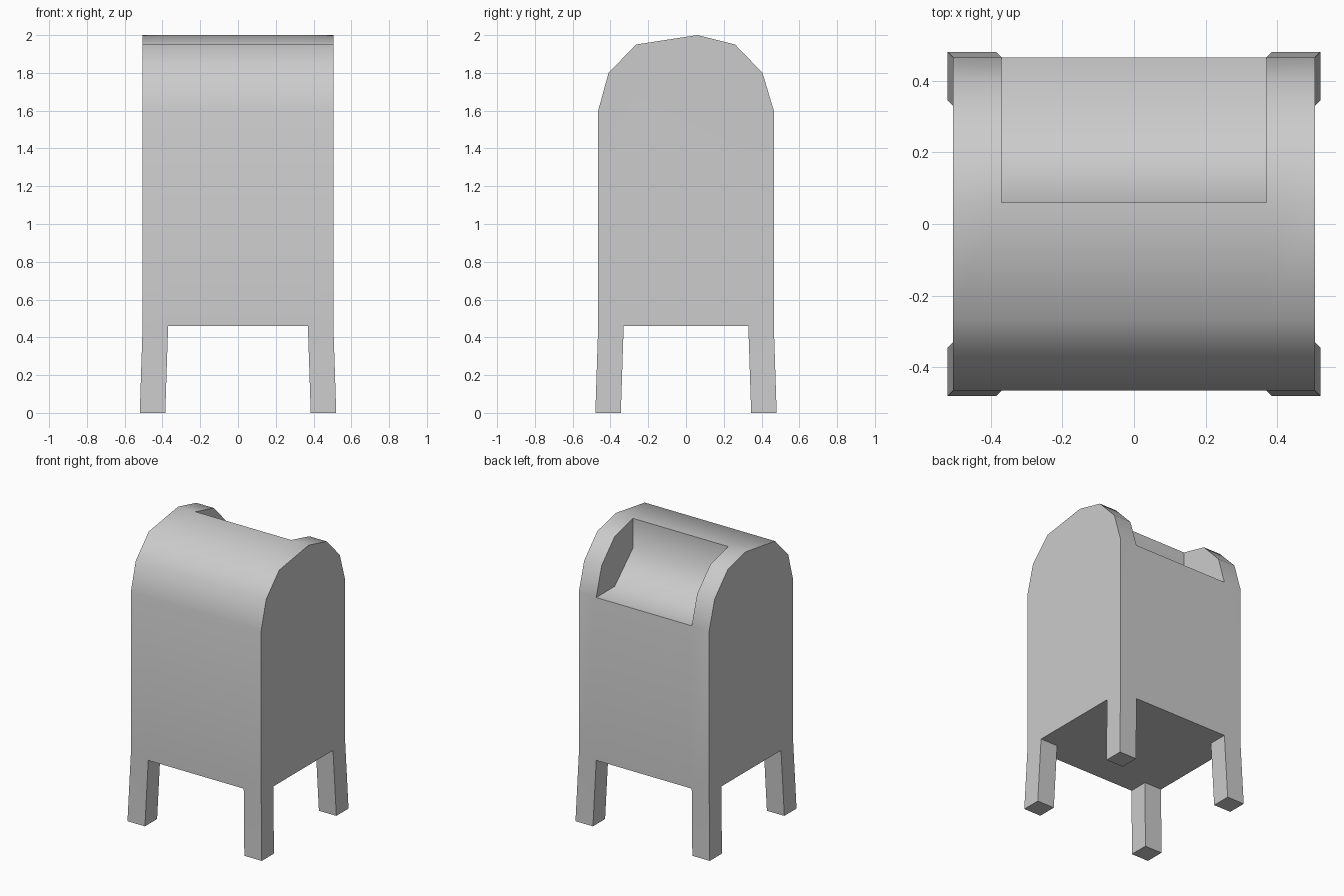
import bpy, bmesh, math

if "Cube" in bpy.data.objects:
    bpy.data.objects.remove(bpy.data.objects["Cube"])

HALF_W, INNER = 0.505, 0.37      # outer side and recess side in x
BASE, FLARE = 0.46, 0.015        # leg height and outward splay

# Side profile (y, z): bottom, front, domed top, then the rear slope
shared = [(0.465, BASE), (0.33, BASE), (-0.33, BASE), (-0.465, BASE),
          (-0.465, 1.6), (-0.41, 1.8), (-0.265, 1.95), (0.06, 2.0)]
dome = [(0.26, 1.95), (0.405, 1.8)]
recess = [(0.06, 1.79), (0.26, 1.6)]
last = [(0.465, 1.6)]

bm = bmesh.new()


def ring(x, points):
    return [bm.verts.new((x, y, z)) for y, z in points]


def skin(a, b):
    n = len(a)
    return [bm.faces.new((a[i], a[(i + 1) % n], b[(i + 1) % n], b[i]))
            for i in range(n)]


# Cabinet: four domed rings; the middle bay drops into the recess
rings = [ring(x, shared + dome + last) for x in (-HALF_W, -INNER, INNER, HALF_W)]
floors = []
for r in rings[1:3]:
    low = ring(r[0].co.x, recess)
    floors.append(r[:8] + low + r[10:])
    bm.faces.new(r[7:] + low[::-1])          # recess cheek
left = skin(rings[0], rings[1])
skin(floors[0], floors[1])
right = skin(rings[2], rings[3])
bm.faces.new(rings[0])
bm.faces.new(rings[3])
bmesh.ops.recalc_face_normals(bm, faces=bm.faces)

# Legs: extrude the four bottom corner panels and splay them
corners = [left[0], left[2], right[0], right[2]]
for face in bmesh.ops.extrude_discrete_faces(bm, faces=corners)["faces"]:
    c = face.calc_center_median()
    shift = (math.copysign(FLARE, c.x), math.copysign(FLARE, c.y), -BASE)
    bmesh.ops.translate(bm, verts=face.verts, vec=shift)
bmesh.ops.recalc_face_normals(bm, faces=bm.faces)

mesh = bpy.data.meshes.new("mailbox_cabinet")
bm.to_mesh(mesh)
bm.free()
obj = bpy.data.objects.new("mailbox_cabinet", mesh)
bpy.context.collection.objects.link(obj)

# Smooth the dome and recess floor, keep the corners sharp
bpy.context.view_layer.objects.active = obj
obj.select_set(True)
bpy.ops.object.shade_smooth_by_angle(angle=math.radians(50))
